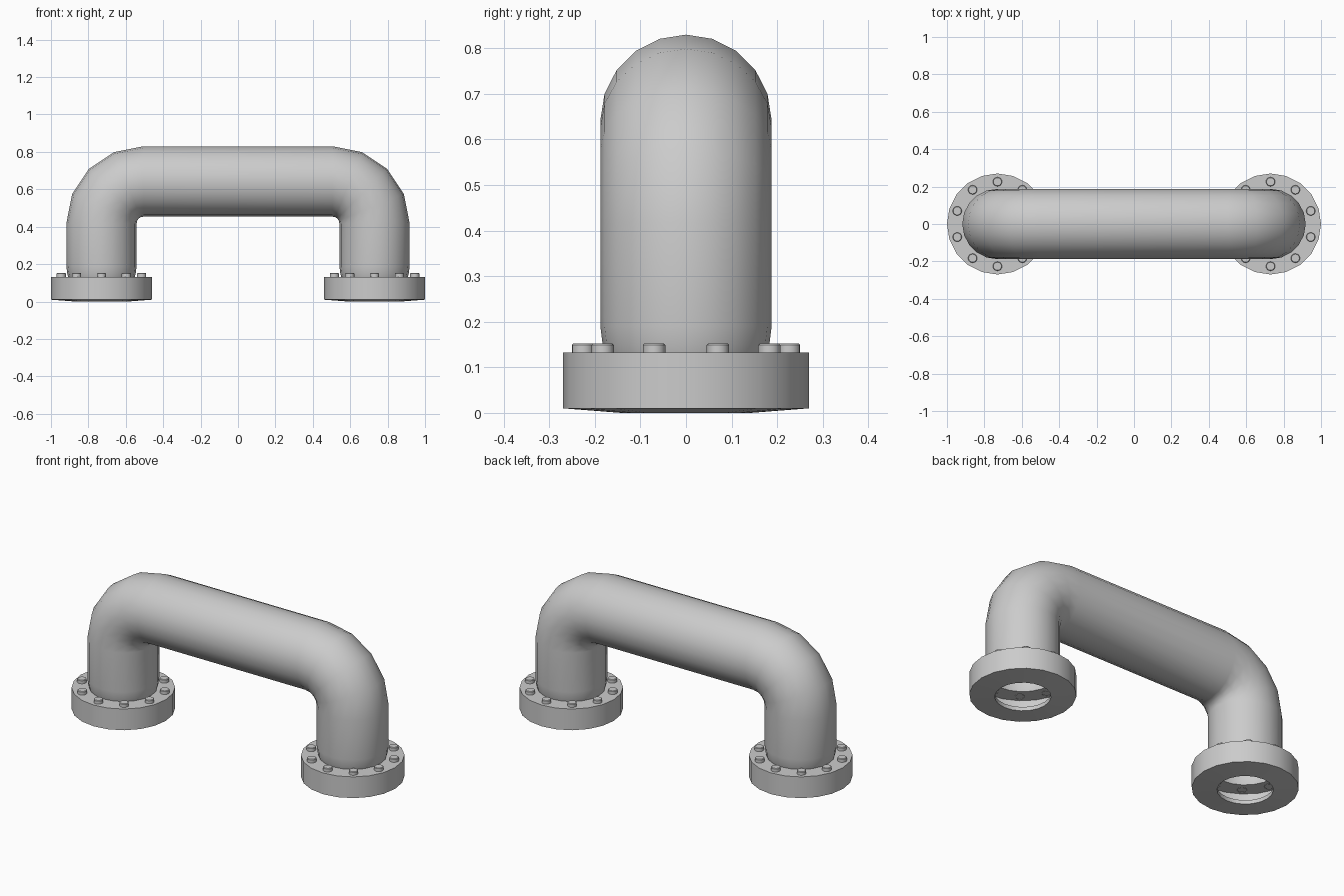
import bpy, bmesh
from math import sin, cos, pi, radians

if "Cube" in bpy.data.objects:
    bpy.data.objects.remove(bpy.data.objects["Cube"])

SIDES = 20
LEG_X, TOP_Z, PIPE_R, BEND_R = 0.73, 0.642, 0.188, 0.225
FLANGE_TOP = 0.132


def skin_rings(name, rings, angle=35, caps=False):
    """Join a list of equal-length point rings into a smooth-shaded shell."""
    bm = bmesh.new()
    rows = [[bm.verts.new(p) for p in ring] for ring in rings]
    n = len(rows[0])
    for a, b in zip(rows, rows[1:]):
        for i in range(n):
            j = (i + 1) % n
            bm.faces.new((a[i], a[j], b[j], b[i]))
    if caps:
        bm.faces.new(rows[-1])
    bmesh.ops.recalc_face_normals(bm, faces=bm.faces)
    mesh = bpy.data.meshes.new(name)
    bm.to_mesh(mesh)
    bm.free()
    ob = bpy.data.objects.new(name, mesh)
    bpy.context.collection.objects.link(ob)
    bpy.ops.object.select_all(action='DESELECT')
    ob.select_set(True)
    bpy.context.view_layer.objects.active = ob
    bpy.ops.object.shade_smooth_by_angle(angle=radians(angle))
    return ob


def lathe(name, profile, x, y=0, sides=SIDES, caps=False):
    """Revolve (radius, z) points about a vertical axis."""
    rings = [[(x + r * cos(2 * pi * i / sides), y + r * sin(2 * pi * i / sides), z)
              for i in range(sides)] for r, z in profile]
    return skin_rings(name, rings, caps=caps)


# Pipe: path stations (x, z, tilt, radius) from the right foot to the top
cx, cz = LEG_X - BEND_R, TOP_Z - BEND_R
half = [(LEG_X, FLANGE_TOP, 0, 0.178), (LEG_X, 0.15, 0, 0.183), (LEG_X, 0.19, 0, PIPE_R)]
for k in range(5):
    t = k * pi / 8
    half.append((cx + BEND_R * cos(t), cz + BEND_R * sin(t), t, PIPE_R))
path = half + [(-x, z, pi - t, r) for x, z, t, r in reversed(half)]
rings = []
for x, z, t, r in path:
    ring = []
    for i in range(SIDES):
        a = 2 * pi * i / SIDES
        ring.append((x + r * cos(a) * cos(t), r * sin(a), z + r * cos(a) * sin(t)))
    rings.append(ring)
skin_rings("pipe", rings, angle=60)

# Hollow flanges with a lipped opening underneath, each with ten bolts
for side, x in (("left", -LEG_X), ("right", LEG_X)):
    lathe(side + "_flange", [(0.142, 0.022), (0.142, 0.0), (0.27, 0.01),
                             (0.27, FLANGE_TOP), (0.178, FLANGE_TOP)], x)
    for k in range(10):
        a = pi / 2 + k * pi / 5
        lathe(f"{side}_bolt_{k + 1}",
              [(0.0245, FLANGE_TOP - 0.002), (0.0245, 0.149), (0.0215, 0.152)],
              x + 0.226 * cos(a), 0.226 * sin(a), sides=16, caps=True)
